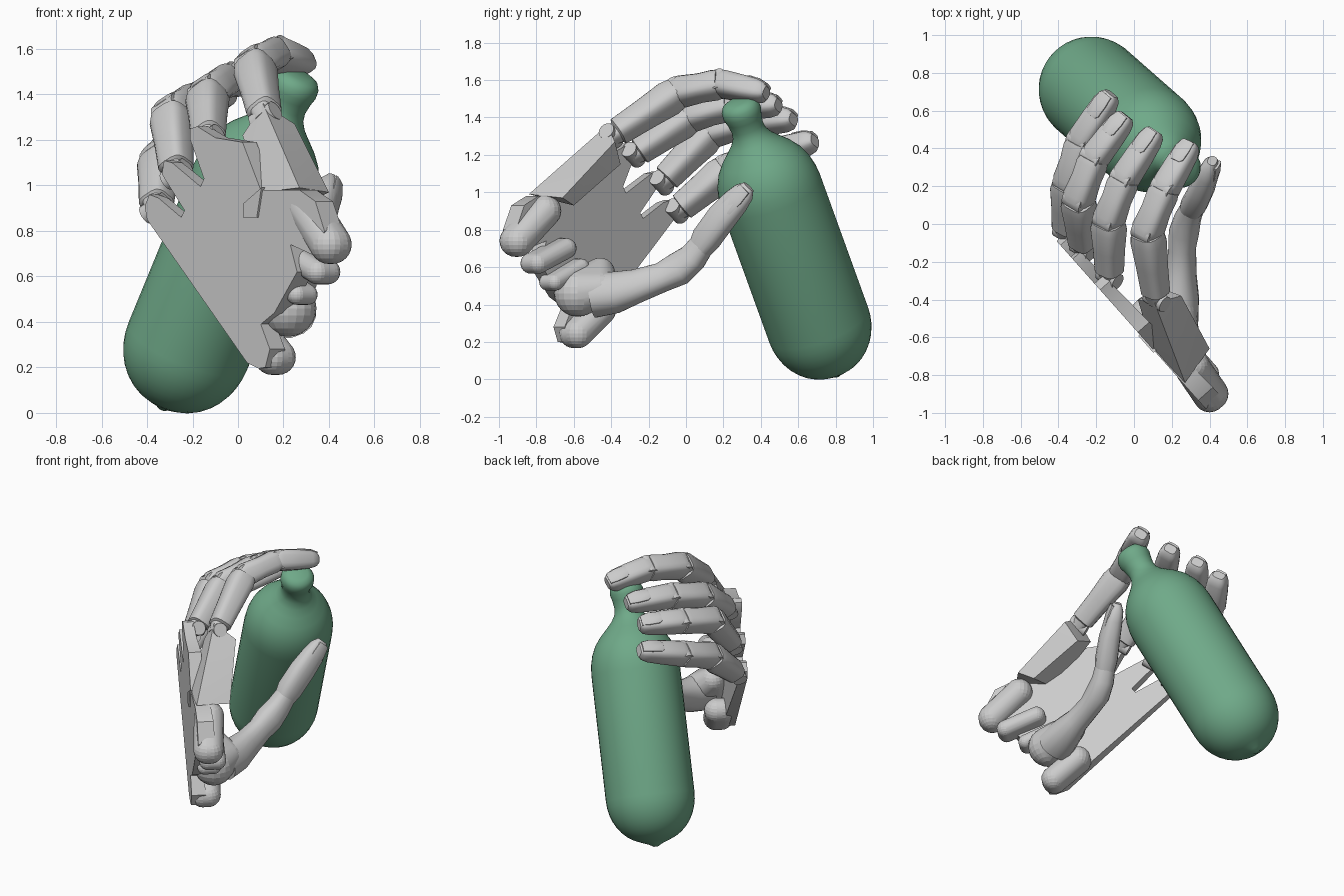
import bpy, bmesh
from math import sin, cos, pi, copysign
from mathutils import Vector as V

N = V((0.747, 0.664, 0.0))       # palm-side normal of the hand plate


def finish(bm, name, angle=0.6):
    bmesh.ops.recalc_face_normals(bm, faces=bm.faces[:])
    me = bpy.data.meshes.new(name)
    bm.to_mesh(me)
    bm.free()
    ob = bpy.data.objects.new(name, me)
    bpy.context.collection.objects.link(ob)
    bpy.ops.object.select_all(action='DESELECT')
    ob.select_set(True)
    bpy.context.view_layer.objects.active = ob
    bpy.ops.object.shade_smooth_by_angle(angle=angle)
    return ob


def loft(name, stations, side, sides=16, power=0.6):
    """Skin rounded-box rings; each station is (centre, half width, half height)."""
    bm = bmesh.new()
    pts = [V(s[0]) for s in stations]
    rings = []
    for i, (c, hw, hh) in enumerate(stations):
        d = (pts[min(i + 1, len(pts) - 1)] - pts[max(i - 1, 0)]).normalized()
        up = V(side).cross(d).normalized()
        sd = d.cross(up)
        ring = []
        for k in range(sides):
            a = 2 * pi * (k + 0.5) / sides
            x = copysign(abs(cos(a)) ** power, cos(a)) * hw
            y = copysign(abs(sin(a)) ** power, sin(a)) * hh
            ring.append(bm.verts.new(V(c) + sd * x + up * y))
        rings.append(ring)
    for r, q in zip(rings, rings[1:]):
        for k in range(sides):
            bm.faces.new((r[k], r[(k + 1) % sides], q[(k + 1) % sides], q[k]))
    bm.faces.new(rings[0])
    bm.faces.new(rings[-1])
    return finish(bm, name)


def hull(name, balls=(), points=(), angle=0.6):
    """Convex hull around spheres (centre, radius) and loose points."""
    bm = bmesh.new()
    for c, r in balls:
        ret = bmesh.ops.create_uvsphere(bm, u_segments=20, v_segments=12, radius=r)
        bmesh.ops.translate(bm, verts=ret['verts'], vec=V(c))
    for p in points:
        bm.verts.new(p)
    ret = bmesh.ops.convex_hull(bm, input=bm.verts[:])
    inside = set(ret['geom_interior'])
    bmesh.ops.delete(bm, geom=[v for v in bm.verts if v in inside or not v.link_faces],
                     context='VERTS')
    return finish(bm, name, angle)


def plate_point(x, z, t):
    """Point on the back of the hand seen at (x, z) from the front, t deep."""
    return V((x, (-0.366 - 0.747 * x) / 0.664, z)) + N * t


# bottle
base, axis = V((-0.22, 0.708, 0.295)), V((0.361, -0.317, 0.877)).normalized()
profile = [(-0.318, 0.015), (-0.303, 0.04)]
profile += [(-0.295 * cos(a), 0.281 * sin(a) ** 0.9) for a in [i * pi / 20 for i in range(2, 11)]]
profile += [(0.4, 0.281), (0.8, 0.281), (0.86, 0.276), (0.92, 0.262), (0.98, 0.236),
            (1.03, 0.20), (1.08, 0.153), (1.12, 0.117), (1.16, 0.094), (1.20, 0.088),
            (1.25, 0.096), (1.285, 0.106), (1.32, 0.104), (1.345, 0.09), (1.36, 0.06)]
bottle = loft('bottle', [(base + axis * t, r, r) for t, r in profile],
              (1, 0, 0), sides=40, power=1)
green = bpy.data.materials.new('green')
green.diffuse_color = (0.16, 0.40, 0.25, 1)
bottle.data.materials.append(green)

# palm plate with prongs towards the fingers and notches at the wrist
outline = [(0.12, 0.20), (0.09, 0.195), (0.04, 0.22), (-0.40, 0.85), (-0.41, 0.91),
           (-0.39, 0.96), (-0.35, 0.945), (-0.25, 0.86), (-0.235, 0.89), (-0.335, 1.05),
           (-0.325, 1.11), (-0.29, 1.10), (-0.165, 0.995), (-0.15, 1.03), (-0.21, 1.20),
           (-0.21, 1.25), (-0.18, 1.26), (-0.10, 1.21), (0.02, 1.19), (0.10, 0.98),
           (0.27, 0.98), (0.34, 0.93), (0.38, 0.80), (0.36, 0.68), (0.23, 0.74),
           (0.26, 0.62), (0.16, 0.44), (0.10, 0.39), (0.14, 0.28)]
bm = bmesh.new()
back = [bm.verts.new(plate_point(x, z, 0)) for x, z in outline]
inner = [bm.verts.new(plate_point(x, z, 0.08 + 0.07 * x)) for x, z in outline]
bm.faces.new(back)
bm.faces.new(inner)
for i in range(len(back)):
    j = (i + 1) % len(back)
    bm.faces.new((back[i], back[j], inner[j], inner[i]))
finish(bm, 'palm_plate', 0.5)

# index side block, its tab and the wrist lobes
hull('index_block', points=[(0.02, -0.40, 1.22), (0.11, -0.42, 1.36), (0.25, -0.38, 1.27),
                            (0.17, -0.35, 1.15), (0.10, -0.66, 0.97), (0.27, -0.84, 0.99),
                            (0.40, -0.66, 0.97), (0.32, -0.60, 0.93)], angle=0.4)
hull('block_tab', points=[plate_point(x, z, t) for t in (-0.01, 0.05) for x, z in
                          [(0.03, 0.92), (0.03, 0.86), (0.09, 0.86), (0.11, 0.99)]])


def lobe(name, a, b, r, depth):
    """Rounded rod end lying on the plate, running from a to b."""
    hull(name, [(V(p) + N * s, r) for p in (a, b) for s in (0, depth)])


lobe('wrist_lobe_upper', (0.40, -0.912, 0.74), (0.30, -0.765, 0.90), 0.085, 0.02)
lobe('wrist_lobe_middle', (0.35, -0.83, 0.62), (0.22, -0.68, 0.70), 0.055, 0.06)
lobe('wrist_lobe_small', (0.26, -0.74, 0.52), (0.14, -0.60, 0.60), 0.045, 0.06)
lobe('wrist_lobe_lower', (0.15, -0.60, 0.245), (0.055, -0.475, 0.37), 0.078, 0.035)

# fingers: knuckle, two joints and tip
SIDE = V((0.75, -0.45, 0.5)).normalized()
fingers = {
    'index': [(0.12, -0.40, 1.30), (0.07, -0.04, 1.535), (0.165, 0.19, 1.58), (0.305, 0.43, 1.53)],
    'middle': [(-0.13, -0.28, 1.20), (-0.135, 0.02, 1.405), (-0.05, 0.24, 1.465), (0.115, 0.495, 1.465)],
    'ring': [(-0.27, -0.13, 1.05), (-0.295, 0.13, 1.32), (-0.21, 0.35, 1.375), (-0.04, 0.575, 1.39)],
    'pinky': [(-0.36, -0.05, 0.90), (-0.345, 0.22, 1.12), (-0.28, 0.44, 1.20), (-0.12, 0.69, 1.275)],
}
sections = {      # (fraction along segment, half width, half height)
    'proximal': [(-0.05, 0.04, 0.042), (0.09, 0.05, 0.056), (0.11, 0.07, 0.066),
                 (0.5, 0.076, 0.074), (0.85, 0.088, 0.082), (0.97, 0.08, 0.075)],
    'middle': [(-0.1, 0.064, 0.064), (0.06, 0.080, 0.076), (0.5, 0.072, 0.069),
               (0.85, 0.076, 0.072), (0.97, 0.070, 0.066)],
    'distal': [(-0.06, 0.06, 0.058), (0.06, 0.073, 0.069), (0.5, 0.069, 0.064),
               (0.8, 0.064, 0.057), (0.93, 0.055, 0.047), (1.0, 0.038, 0.03)],
}


def nail(name, start, end, side, lift):
    a, b = V(start), V(end)
    up = V(side).cross((b - a).normalized()).normalized()
    loft(name, [(a.lerp(b, f) + up * (lift - drop), w, 0.012) for f, w, drop in
                [(0.52, 0.03, 0), (0.58, 0.044, 0), (0.8, 0.046, 0.006), (0.97, 0.036, 0.02)]],
         side, sides=10)


for finger, joints in fingers.items():
    joints = [V(p) for p in joints]
    for (seg, rows), a, b in zip(sections.items(), joints, joints[1:]):
        loft(f'{finger}_{seg}', [(a.lerp(b, f), w, h) for f, w, h in rows], SIDE)
    for k, r in enumerate((0.045, 0.066, 0.06)):
        loft(f'{finger}_pin_{k}', [(joints[k] + SIDE * s, r, r) for s in (-0.06, 0.06)],
             (0, 0, 1), power=1)
    nail(f'{finger}_nail', joints[2], joints[3], SIDE, 0.058)

# thumb with its rounded root
hull('thumb_root', [((0.22, -0.58, 0.46), 0.125), ((0.23, -0.46, 0.48), 0.10),
                    ((0.12, -0.46, 0.57), 0.08)])
TSIDE = V((0.37, 0.67, -0.62)).normalized()
loft('thumb_base', [((0.22, -0.50, 0.45), 0.12, 0.12), ((0.24, -0.38, 0.465), 0.112, 0.10),
                    ((0.25, -0.26, 0.50), 0.092, 0.075), ((0.255, -0.13, 0.545), 0.08, 0.07),
                    ((0.265, -0.04, 0.59), 0.09, 0.078), ((0.285, 0.035, 0.65), 0.078, 0.07),
                    ((0.31, 0.09, 0.725), 0.066, 0.062)], TSIDE, power=0.85)
loft('thumb_tip', [((0.30, 0.07, 0.69), 0.062, 0.06), ((0.32, 0.11, 0.755), 0.08, 0.07),
                   ((0.36, 0.19, 0.865), 0.082, 0.066), ((0.39, 0.265, 0.95), 0.074, 0.056),
                   ((0.405, 0.31, 1.00), 0.06, 0.044), ((0.415, 0.335, 1.03), 0.034, 0.024)],
     TSIDE, power=0.8)
nail('thumb_nail', (0.31, 0.09, 0.74), (0.415, 0.335, 1.025), TSIDE, 0.053)
